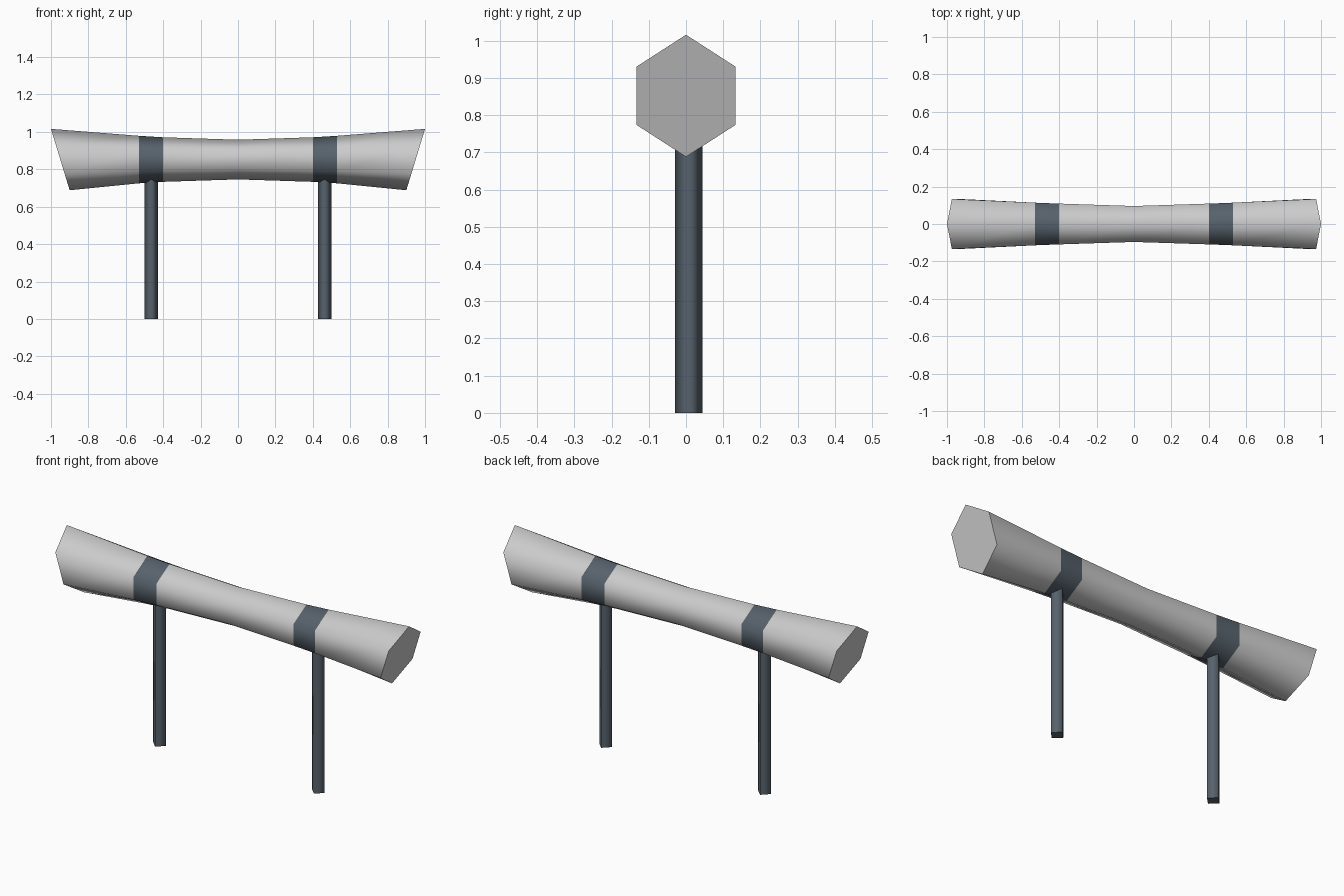
import bpy, bmesh

old = bpy.data.objects.get("Cube")
if old:
    bpy.data.objects.remove(old, do_unlink=True)


def material(name, colour):
    mat = bpy.data.materials.new(name)
    mat.use_nodes = True
    mat.diffuse_color = colour
    mat.node_tree.nodes["Principled BSDF"].inputs["Base Color"].default_value = colour
    return mat


light_grey = material("light_grey", (0.6, 0.6, 0.6, 1))
slate = material("slate", (0.095, 0.122, 0.15, 1))


def make_object(name, bm, materials):
    """Smooth the walls, keep end caps flat with sharp rims."""
    bmesh.ops.recalc_face_normals(bm, faces=bm.faces)
    mesh = bpy.data.meshes.new(name)
    bm.to_mesh(mesh)
    bm.free()
    for mat in materials:
        mesh.materials.append(mat)
    obj = bpy.data.objects.new(name, mesh)
    bpy.context.collection.objects.link(obj)
    return obj


def loft(bm, rings):
    """Skin closed rings of points and cap both ends."""
    loops = [[bm.verts.new(p) for p in ring] for ring in rings]
    walls = []
    for a, b in zip(loops, loops[1:]):
        for i in range(len(a)):
            j = (i + 1) % len(a)
            face = bm.faces.new((a[i], a[j], b[j], b[i]))
            face.smooth = True
            walls.append(face)
    for end in (loops[0], loops[-1]):
        for edge in bm.faces.new(end).edges:
            edge.smooth = False
    return walls


# Waisted hexagonal beam: station x, half height, half width, end slant
CENTRE = 0.852
half = [(0, 0.106, 0.096, 0), (0.4, 0.119, 0.109, 0),
        (0.53, 0.127, 0.114, 0), (0.95, 0.164, 0.1335, 0.05)]
stations = [(-x, h, w, -s) for x, h, w, s in half[:0:-1]] + half


def hexagon(x, h, w, slant):
    outline = [(0, 1), (w, 0.475), (w, -0.475), (0, -1), (-w, -0.475), (-w, 0.475)]
    return [(x + slant * t, y, CENTRE + h * t) for y, t in outline]


bm = bmesh.new()
for face in loft(bm, [hexagon(*s) for s in stations]):
    # Dark bands lie over the posts
    if 0.4 < abs(face.calc_center_median().x) < 0.53:
        face.material_index = 1
make_object("beam", bm, [light_grey, slate])

# Four-sided posts standing corner to the front
R = 0.037
for name, side in (("left_post", 1), ("right_post", -1)):
    bm = bmesh.new()
    corners = [(R, 0), (0, R), (-R, 0), (0, -R)]
    loft(bm, [[(side * 0.464 + x, 0.008 + y, z) for x, y in corners] for z in (0, 0.8)])
    make_object(name, bm, [slate])
